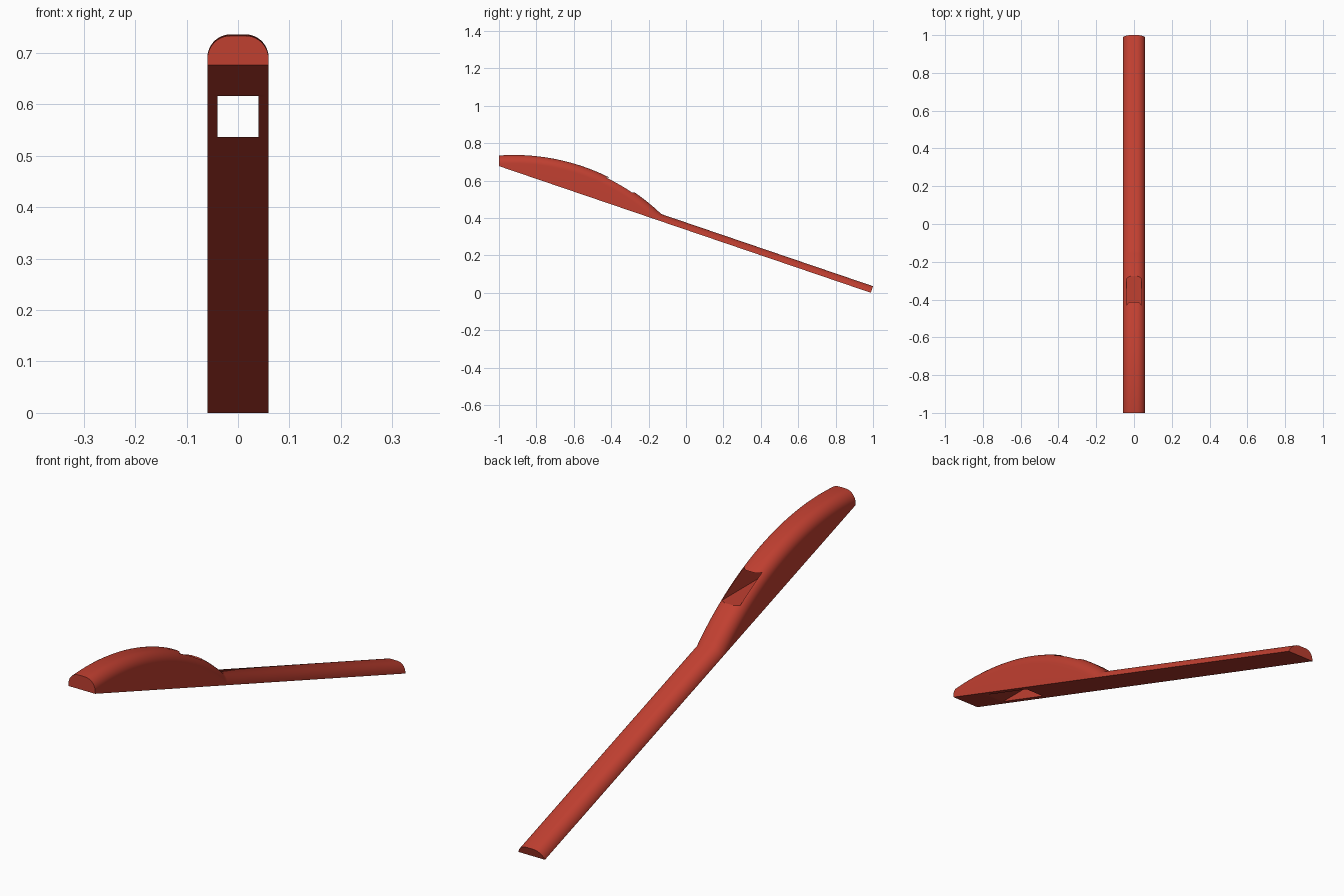
import bpy, bmesh, math

if "Cube" in bpy.data.objects:
    bpy.data.objects.remove(bpy.data.objects["Cube"])

HALF_W, FILLET, THICK = 0.0595, 0.045, 0.037
FRONT_Y, FRONT_Z, TIP_Y = -1.0, 0.677, 0.988
ARC_Y, ARC_TOP, ARC_R = -0.92, 0.7365, 1.14     # side profile of the hump
SLOPE = math.atan2(FRONT_Z, TIP_Y - FRONT_Y)


def base(y):
    return (TIP_Y - y) * math.tan(SLOPE)


def hump(y, d):
    return ARC_TOP - ARC_R + math.sqrt((ARC_R - d) ** 2 - (y - ARC_Y) ** 2)


def handle(y, d):
    return base(y) + max(THICK - d, 0) / math.cos(SLOPE)


def crossing(d):
    lo, hi = -0.6, 0.1
    for _ in range(40):
        mid = (lo + hi) / 2
        if hump(mid, d) > handle(mid, d):
            lo = mid
        else:
            hi = mid
    return lo


# rounded cross-section: (x, depth below the crest)
STEPS, ROWS = 10, 40
half = [(HALF_W - FILLET + FILLET * math.sin(a), FILLET * (1 - math.cos(a)))
        for a in (math.pi / 2 * i / STEPS for i in range(STEPS + 1))]
section = [(-x, d) for x, d in reversed(half)] + half

# body: hump and handle as one closed shell
bm = bmesh.new()
top, bottom = [], []
for x, d in section:
    yc = crossing(d)
    path = [FRONT_Y + (yc - FRONT_Y) * i / ROWS for i in range(ROWS + 1)]
    col = [bm.verts.new((x, y, hump(y, d))) for y in path]
    end_y = TIP_Y + math.sin(SLOPE) * max(THICK - d, 0)
    col.append(bm.verts.new((x, end_y, handle(end_y, d))))
    top.append(col)
    if abs(x) > HALF_W - 1e-6:
        bottom.append([bm.verts.new((x, y, base(y))) for y in path + [TIP_Y]])

for a, b in zip(top, top[1:]):
    for i in range(ROWS + 1):
        bm.faces.new((a[i], b[i], b[i + 1], a[i + 1]))
for side, low in ((top[0], bottom[0]), (top[-1], bottom[1])):
    for i in range(ROWS + 1):
        bm.faces.new((side[i], side[i + 1], low[i + 1], low[i]))
for i in range(ROWS + 1):
    bm.faces.new((bottom[0][i], bottom[0][i + 1], bottom[1][i + 1], bottom[1][i]))
for end in (0, -1):
    bm.faces.new([c[end] for c in top] + [bottom[1][end], bottom[0][end]])
bmesh.ops.remove_doubles(bm, verts=bm.verts, dist=1e-5)
bmesh.ops.recalc_face_normals(bm, faces=bm.faces)
mesh = bpy.data.meshes.new("curved_body")
bm.to_mesh(mesh)
bm.free()
body = bpy.data.objects.new("curved_body", mesh)
bpy.context.collection.objects.link(body)

red = bpy.data.materials.new("brick_red")
red.diffuse_color = (0.53, 0.05, 0.03, 1)
red.use_nodes = True
red.node_tree.nodes["Principled BSDF"].inputs["Base Color"].default_value = red.diffuse_color
mesh.materials.append(red)

# square slot running level through the hump
bpy.ops.mesh.primitive_cube_add(size=1, location=(0, -0.45, 0.577))
cutter = bpy.context.object
cutter.name = "slot_cutter"
cutter.scale = (0.08, 1.5, 0.08)
cutter.data.materials.append(red)
cutter.hide_render = True
cutter.display_type = 'WIRE'

bpy.ops.object.select_all(action='DESELECT')
bpy.context.view_layer.objects.active = body
body.select_set(True)
cut = body.modifiers.new("slot", 'BOOLEAN')
cut.operation = 'DIFFERENCE'
cut.solver = 'EXACT'
cut.object = cutter
bpy.ops.object.modifier_apply(modifier=cut.name)
bpy.data.objects.remove(cutter, do_unlink=True)
bpy.ops.object.shade_smooth_by_angle(angle=math.radians(30))
